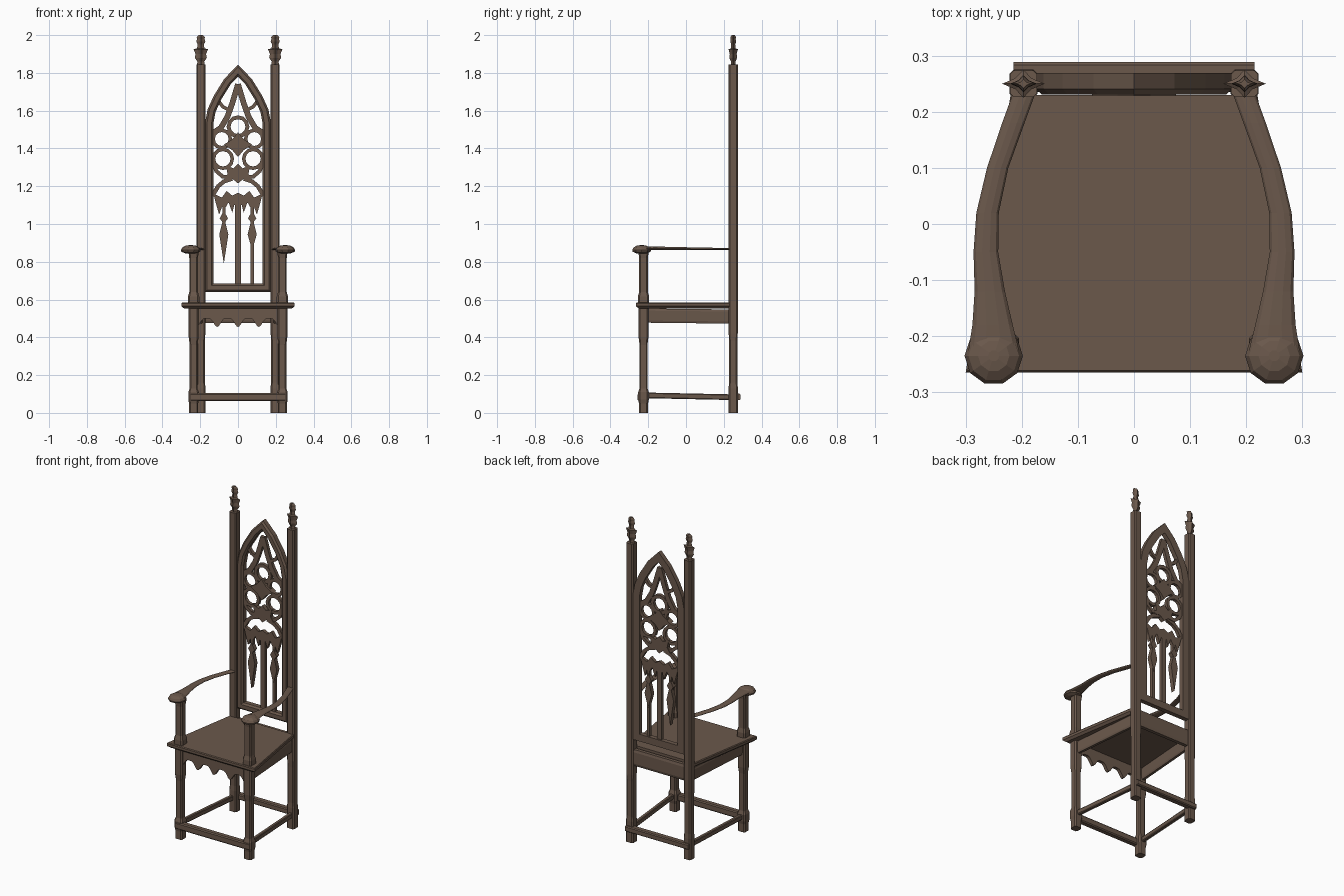
import bpy
import bmesh
from math import sin, cos, pi
from mathutils import Vector

if "Cube" in bpy.data.objects:
    bpy.data.objects.remove(bpy.data.objects["Cube"])

COLOR = (0.145, 0.098, 0.071, 1)
wood = bpy.data.materials.new("dark_brown_wood")
wood.use_nodes = True
wood.diffuse_color = COLOR
wood.node_tree.nodes["Principled BSDF"].inputs["Base Color"].default_value = COLOR
SIDES = (("right", -1), ("left", 1))


def finish(name, bm):
    bmesh.ops.recalc_face_normals(bm, faces=bm.faces)
    mesh = bpy.data.meshes.new(name)
    bm.to_mesh(mesh)
    bm.free()
    mesh.materials.append(wood)
    obj = bpy.data.objects.new(name, mesh)
    bpy.context.collection.objects.link(obj)
    return obj


def loft(bm, rings, closed=False):
    """Skin a row of equal rings; cap the ends unless it closes on itself."""
    rows = [[bm.verts.new(p) for p in ring] for ring in rings]
    n = len(rows[0])
    pairs = list(zip(rows, rows[1:])) + ([(rows[-1], rows[0])] if closed else [])
    for a, b in pairs:
        for i in range(n):
            j = (i + 1) % n
            bm.faces.new((a[i], a[j], b[j], b[i]))
    if not closed:
        bm.faces.new(rows[0])
        bm.faces.new(rows[-1])


def turned(name, x, y, profile, section, depth=1):
    """Upright part: a section scaled by each (radius, height) of the profile."""
    bm = bmesh.new()
    loft(bm, [[(x + r * u, y + r * v * depth, z) for u, v in section] for r, z in profile])
    return finish(name, bm)


def bar(name, a, b, w, h):
    """Chamfered horizontal bar between two points."""
    a, b = Vector(a), Vector(b)
    side = (b - a).cross(Vector((0, 0, 1))).normalized() * w / 2
    up = Vector((0, 0, h / 2))
    bm = bmesh.new()
    loft(bm, [[p + side * u + up * v for u, v in SQUARE] for p in (a, b)])
    return finish(name, bm)


def ribbon(bm, pts, w, y, d, closed=False, chamfer=0.0):
    """Sweep a flat section along x-z points with mitred corners."""
    pts = [Vector(p) for p in pts]
    n = len(pts)
    rings = []
    for i, p in enumerate(pts):
        prev = pts[i - 1] if closed or i > 0 else None
        nxt = pts[(i + 1) % n] if closed or i < n - 1 else None
        d1 = (p - prev).normalized() if prev else (nxt - p).normalized()
        d2 = (nxt - p).normalized() if nxt else d1
        n1, n2 = Vector((-d1.y, d1.x)), Vector((-d2.y, d2.x))
        m = (n1 + n2).normalized()
        m /= max(m.dot(n1), 0.4)
        h, k, c = w / 2, d / 2, chamfer
        sec = [(-h, -k + c), (-h + c, -k), (h - c, -k), (h, -k + c), (h, k), (-h, k)]
        if not c:
            sec = [(-h, -k), (h, -k), (h, k), (-h, k)]
        rings.append([(p.x + m.x * s, y + t, p.y + m.y * s) for s, t in sec])
    loft(bm, rings, closed)


def plate(bm, outline, y, d):
    loft(bm, [[(x, y + s * d / 2, z) for x, z in outline] for s in (-1, 1)])


def mirrored(pts):
    return [(-x, z) for x, z in pts]


SQUARE = [(1, -.7), (1, .7), (.7, 1), (-.7, 1), (-1, .7), (-1, -.7), (-.7, -1), (.7, -1)]
STAR = [((1, .55)[i % 2] * cos(i * pi / 4), (1, .55)[i % 2] * sin(i * pi / 4)) for i in range(8)]
ROUND = [(cos(i * pi / 5), sin(i * pi / 5)) for i in range(10)]

for side, s in SIDES:
    # Legs, arm posts and tall rear posts
    turned(side + "_front_leg", s * .235, -.225,
           [(.024, 0), (.024, .05), (.028, .07), (.028, .11), (.021, .13), (.021, .36),
            (.026, .4), (.026, .56)], SQUARE)
    turned(side + "_arm_post", s * .235, -.225,
           [(.03, .58), (.03, .615), (.023, .64), (.023, .82), (.028, .86)], SQUARE)
    turned(side + "_rear_post", s * .197, .25,
           [(.025, 0), (.025, .13), (.022, .16), (.022, .38), (.024, .42), (.024, 1.845)], SQUARE)

    # Leafy finials
    turned(side + "_finial", s * .197, .25,
           [(.02, 1.84), (.018, 1.86), (.032, 1.88), (.028, 1.9), (.038, 1.925), (.02, 1.93),
            (.016, 1.95), (.024, 1.965), (.02, 1.98), (.022, 1.99), (.012, 2)], STAR, .65)

    # Bowed armrest widening to a rounded hand knob
    bm = bmesh.new()
    path = [(.195, .235, .02, .007), (.215, .18, .02, .008), (.243, .1, .019, .009),
            (.261, .02, .02, .01), (.264, -.05, .022, .011), (.257, -.12, .027, .012),
            (.252, -.18, .036, .013), (.25, -.225, .045, .013)]
    loft(bm, [[(s * (x + w * u), y, .861 + h * (1 + v) * .8) for u, v in ROUND]
              for x, y, w, h in path])
    finish(side + "_armrest", bm)
    turned(side + "_arm_knob", s * .25, -.235,
           [(.03, .845), (.05, .853), (.052, .862), (.045, .875), (.028, .885), (.01, .888)], ROUND)

    # Side stretcher and side apron
    bar(side + "_stretcher", (s * .237, -.225, .093), (s * .2, .25, .083), .022, .03)
    bar(side + "_apron", (s * .235, -.21, .515), (s * .197, .24, .51), .022, .075)

# Front and rear stretchers, rear apron
bar("front_stretcher", (-.25, -.238, .083), (.25, -.238, .083), .036, .042)
bar("rear_stretcher", (-.215, .27, .085), (.215, .27, .085), .038, .034)
bar("rear_apron", (-.19, .25, .525), (.19, .25, .525), .03, .1)

# Trapezoid seat with a moulded edge
bm = bmesh.new()
loft(bm, [[(-.3 + e, -.265 + e, z), (.3 - e, -.265 + e, z), (.22 - e, .23, z), (-.22 + e, .23, z)]
          for e, z in ((.014, .553), (0, .565), (0, .58), (.004, .585))])
finish("seat", bm)

# Scalloped front apron with rounded drops
bm = bmesh.new()
xs = [-.22 + .44 * i / 64 for i in range(65)]
edge = [(x, .5 - .045 * abs(cos(pi * x / .11)) ** 4) for x in xs]
plate(bm, edge + [(.22, .555), (-.22, .555)], -.228, .02)
finish("front_apron", bm)

# Pointed-arch frame of the back
half = [(.153, .662), (.153, 1.53), (.14, 1.6), (.108, 1.67), (.055, 1.755)]
bm = bmesh.new()
ribbon(bm, half + [(0, 1.812)] + mirrored(half)[::-1], .044, .25, .038, True, .01)
finish("back_frame", bm)

# Pierced tracery
bm = bmesh.new()
Y, D = .25, .02


def both(pts, w):
    ribbon(bm, pts, w, Y, D)
    ribbon(bm, mirrored(pts), w, Y, D)


def ring(x, z, r, w):
    ribbon(bm, [(x + r * cos(i * pi / 6), z + r * sin(i * pi / 6)) for i in range(12)],
           w, Y, D, True)


# Upper spire bars and the foil rings
both([(0, 1.74), (.03, 1.64), (.055, 1.57), (.09, 1.51), (.135, 1.48)], .03)
both([(.04, 1.6), (.08, 1.62), (.11, 1.66)], .018)
ring(0, 1.515, .05, .02)
for sx in (-1, 1):
    ring(sx * .086, 1.45, .046, .018)
    ring(sx * .08, 1.345, .05, .018)

# Central blossom
blossom = [((.075, .042)[i % 2] * sin(i * pi / 4), 1.42 + (.065, .042)[i % 2] * cos(i * pi / 4))
           for i in range(8)]
plate(bm, blossom, Y - .004, .035)

# Lower leaf cluster and its sweeping arcs
leaf = [(0, 1.32), (.025, 1.295), (.065, 1.31), (.055, 1.265), (.075, 1.235), (.03, 1.24)]
plate(bm, leaf + [(0, 1.215)] + mirrored(leaf[1:])[::-1], Y, .026)
both([(.135, 1.34), (.115, 1.28), (.08, 1.25), (.03, 1.25)], .02)
both([(.03, 1.24), (.075, 1.225), (.105, 1.2), (.135, 1.15)], .022)

# Cusped canopy over the mullions
canopy = [(0, 1.165), (.03, 1.15), (.06, 1.175), (.085, 1.14), (.13, 1.16), (.12, 1.12),
          (.1, 1.05), (.085, 1.09), (.07, 1.08), (.05, 1.115), (.03, 1.06), (.02, 1.1)]
plate(bm, canopy + [(0, 1.1)] + mirrored(canopy[1:])[::-1], Y, D)

# Mullions with spindle swellings; one hangs free as a pendant
ribbon(bm, [(0, .67), (0, 1.12)], .03, Y, D)
ribbon(bm, [(.075, .67), (.075, 1.1)], .018, Y, D)
ribbon(bm, [(-.075, .97), (-.075, 1.1)], .016, Y, D)
for x, low in ((.075, .86), (-.075, .79)):
    plate(bm, [(x, low), (x + .024, .945), (x + .008, 1.01), (x - .008, 1.01), (x - .024, .945)],
          Y, .026)
    plate(bm, [(x, 1.0), (x + .022, 1.03), (x, 1.07), (x - .022, 1.03)], Y, .026)
finish("back_tracery", bm)
